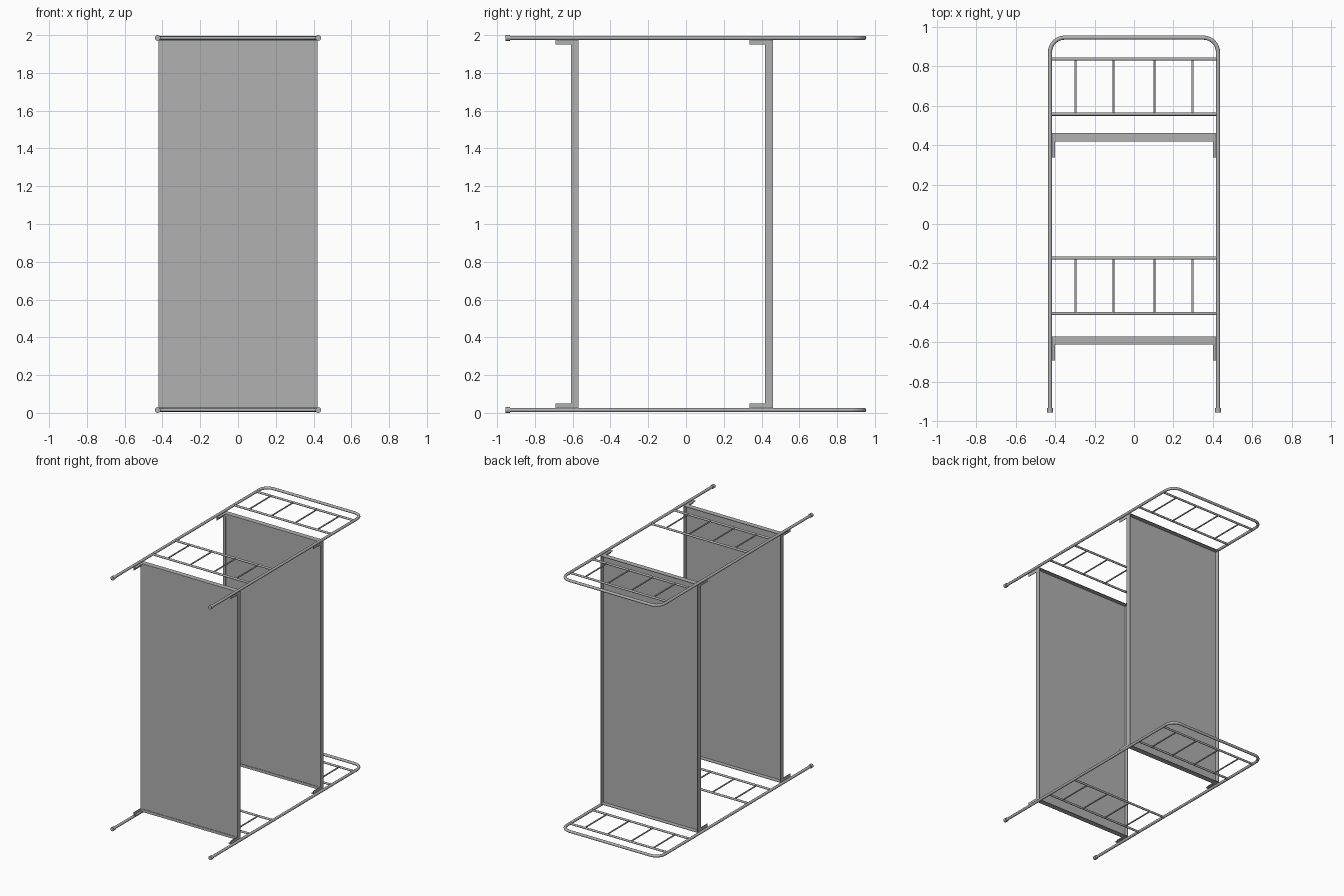
import bpy, bmesh, math
from mathutils import Vector

if "Cube" in bpy.data.objects:
    bpy.data.objects.remove(bpy.data.objects["Cube"])

X, R = 0.4255, 0.0105         # post offset and tube radius
ENDS = (0.015, 1.985)         # heights of the two end frames

steel = bpy.data.materials.new("dark_steel")
steel.diffuse_color = (0.44, 0.44, 0.44, 1)
steel.use_nodes = True
steel.node_tree.nodes["Principled BSDF"].inputs["Base Color"].default_value = steel.diffuse_color


def finish(name, bm, smooth=False):
    bmesh.ops.recalc_face_normals(bm, faces=bm.faces)
    me = bpy.data.meshes.new(name)
    bm.to_mesh(me)
    bm.free()
    me.materials.append(steel)
    ob = bpy.data.objects.new(name, me)
    bpy.context.collection.objects.link(ob)
    if smooth:
        bpy.context.view_layer.objects.active = ob
        ob.select_set(True)
        bpy.ops.object.shade_smooth_by_angle(angle=math.radians(40))
        ob.select_set(False)
    return ob


def tube(name, pts, r, sides=16):
    # sweep a circle along a path lying in a plane of constant z
    bm = bmesh.new()
    pts = [Vector(p) for p in pts]
    up = Vector((0, 0, 1))
    rings = []
    for i, p in enumerate(pts):
        t = (pts[min(i + 1, len(pts) - 1)] - pts[max(i - 1, 0)]).normalized()
        side = t.cross(up)
        rings.append([bm.verts.new(p + r * (math.cos(a) * side + math.sin(a) * up))
                      for a in (2 * math.pi * k / sides for k in range(sides))])
    for a, b in zip(rings, rings[1:]):
        for k in range(sides):
            j = (k + 1) % sides
            bm.faces.new((a[k], a[j], b[j], b[k]))
    bm.faces.new(rings[0])
    bm.faces.new(rings[-1])
    return finish(name, bm, True)


def boxes(name, spans):
    # several boxes (x0, x1, y0, y1, z0, z1) joined in one object
    bm = bmesh.new()
    for x0, x1, y0, y1, z0, z1 in spans:
        vs = bmesh.ops.create_cube(bm, size=1)["verts"]
        for v in vs:
            v.co = Vector(((x0 + x1) / 2 + v.co.x * (x1 - x0),
                           (y0 + y1) / 2 + v.co.y * (y1 - y0),
                           (z0 + z1) / 2 + v.co.z * (z1 - z0)))
    return finish(name, bm)


# end frames: bent hoop, feet, two railings each
for z in ENDS:
    c, top = 0.075, 0.944
    path = [(X, -0.945, z)]
    path += [(X - c + c * math.cos(a), top - c + c * math.sin(a), z)
             for a in (math.pi / 2 * k / 8 for k in range(9))]
    path += [(-x, y, zz) for x, y, zz in reversed(path)]
    tube("end_hoop", path, R)
    for s in (-1, 1):
        tube("foot_cap", [(s * X, -0.9545, z), (s * X, -0.931, z)], 0.015)
    for low, high in ((0.556, 0.835), (-0.454, -0.173)):
        for y in (low, high):
            tube("cross_rail", [(-X, y, z), (X, y, z)], 0.008)
        for x in (-0.297, -0.103, 0.103, 0.297):
            tube("railing_bar", [(x, low, z), (x, high, z)], 0.0055, 12)

# bunks: angle-iron frame, flat base sheet and corner brackets
W, Z0, Z1, T, F = 0.422, 0.025, 1.975, 0.004, 0.021
for y0, y1 in ((0.419, 0.46), (-0.609, -0.569)):
    spans = []
    for a, b, c, d in ((-W, -W + T, -W, -W + F), (W - T, W, W - F, W)):
        spans += [(a, b, y0, y1, Z0, Z1), (c, d, y0, y0 + T, Z0, Z1)]
    for a, b, c, d in ((Z0, Z0 + T, Z0, Z0 + F), (Z1 - T, Z1, Z1 - F, Z1)):
        spans += [(-W, W, y0, y1, a, b), (-W, W, y0, y0 + T, c, d)]
    boxes("bunk_frame", spans)
    boxes("bunk_base", [(-W + T, W - T, y0 + T, y0 + 2 * T, Z0 + T, Z1 - T)])

    spans = []
    for xa, xb, xt in ((-W, -W + F, -W + T), (W, W - F, W - T)):
        for za, zb, zt in ((Z0, Z0 + 0.025, Z0 + T), (Z1, Z1 - 0.025, Z1 - T)):
            xs, zs = sorted((xa, xb)), sorted((za, zt))
            spans.append((*xs, y0 - 0.083, y0, *zs))
            spans.append((*sorted((xa, xt)), y0 - 0.083, y0, *sorted((za, zb))))
    boxes("corner_bracket", spans)
